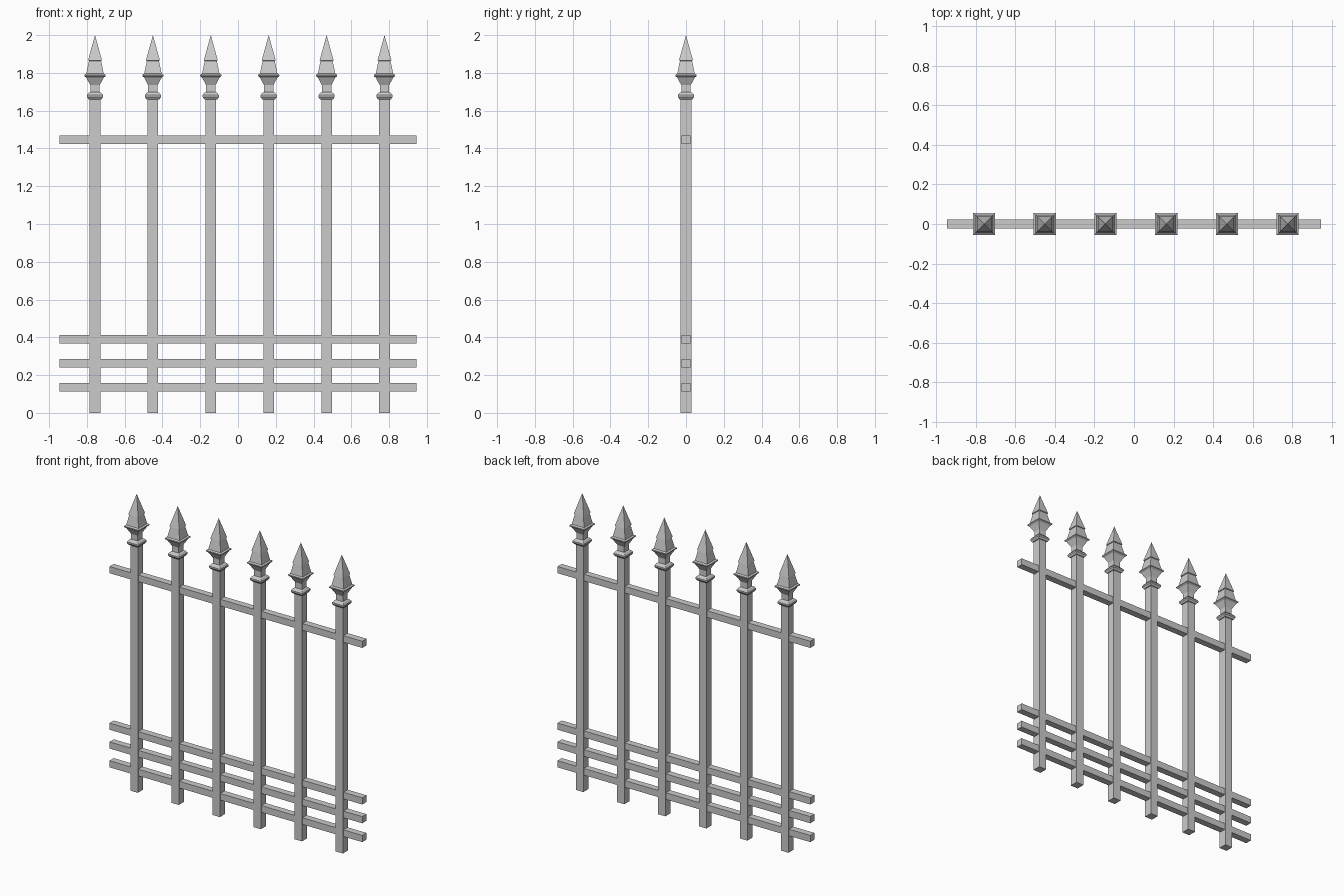
import bpy, bmesh

if "Cube" in bpy.data.objects:
    bpy.data.objects.remove(bpy.data.objects["Cube"])

POST = 0.028          # post half width
RAIL = 0.0225         # rail half thickness

# Half width and height up one picket: post, collar, neck, flared rim, spearhead
PROFILE = [(POST, 0), (POST, 1.66), (0.034, 1.66), (0.043, 1.672), (0.043, 1.682),
           (0.034, 1.694), (0.025, 1.698), (0.025, 1.735), (0.046, 1.775),
           (0.056, 1.783), (0.056, 1.79), (0.046, 1.796), (0.032, 1.864),
           (0.037, 1.866)]
TIP = 2.0


def finish(name, bm):
    bmesh.ops.recalc_face_normals(bm, faces=bm.faces)
    mesh = bpy.data.meshes.new(name)
    bm.to_mesh(mesh)
    bm.free()
    obj = bpy.data.objects.new(name, mesh)
    bpy.context.collection.objects.link(obj)
    return obj


def picket(name, x):
    """Square profile lofted upwards and closed with a pointed tip."""
    bm = bmesh.new()
    rings = [[bm.verts.new((sx * r, sy * r, z))
              for sx, sy in ((-1, -1), (1, -1), (1, 1), (-1, 1))] for r, z in PROFILE]
    bm.faces.new(rings[0])
    for a, b in zip(rings, rings[1:]):
        for i in range(4):
            j = (i + 1) % 4
            bm.faces.new((a[i], a[j], b[j], b[i]))
    tip = bm.verts.new((0, 0, TIP))
    for i in range(4):
        bm.faces.new((rings[-1][i], rings[-1][(i + 1) % 4], tip))
    finish(name, bm).location.x = x


def rail(name, z):
    bm = bmesh.new()
    bmesh.ops.create_cube(bm, size=2)
    bmesh.ops.scale(bm, vec=(0.944, RAIL, RAIL), verts=bm.verts)
    finish(name, bm).location.z = z


# Six spear-topped pickets
for i in range(6):
    picket(f"picket_{i + 1}", -0.757 + i * 0.3065)

# Three low rails and one high rail
for i, z in enumerate((0.135, 0.262, 0.389, 1.446)):
    rail(f"rail_{i + 1}", z)
